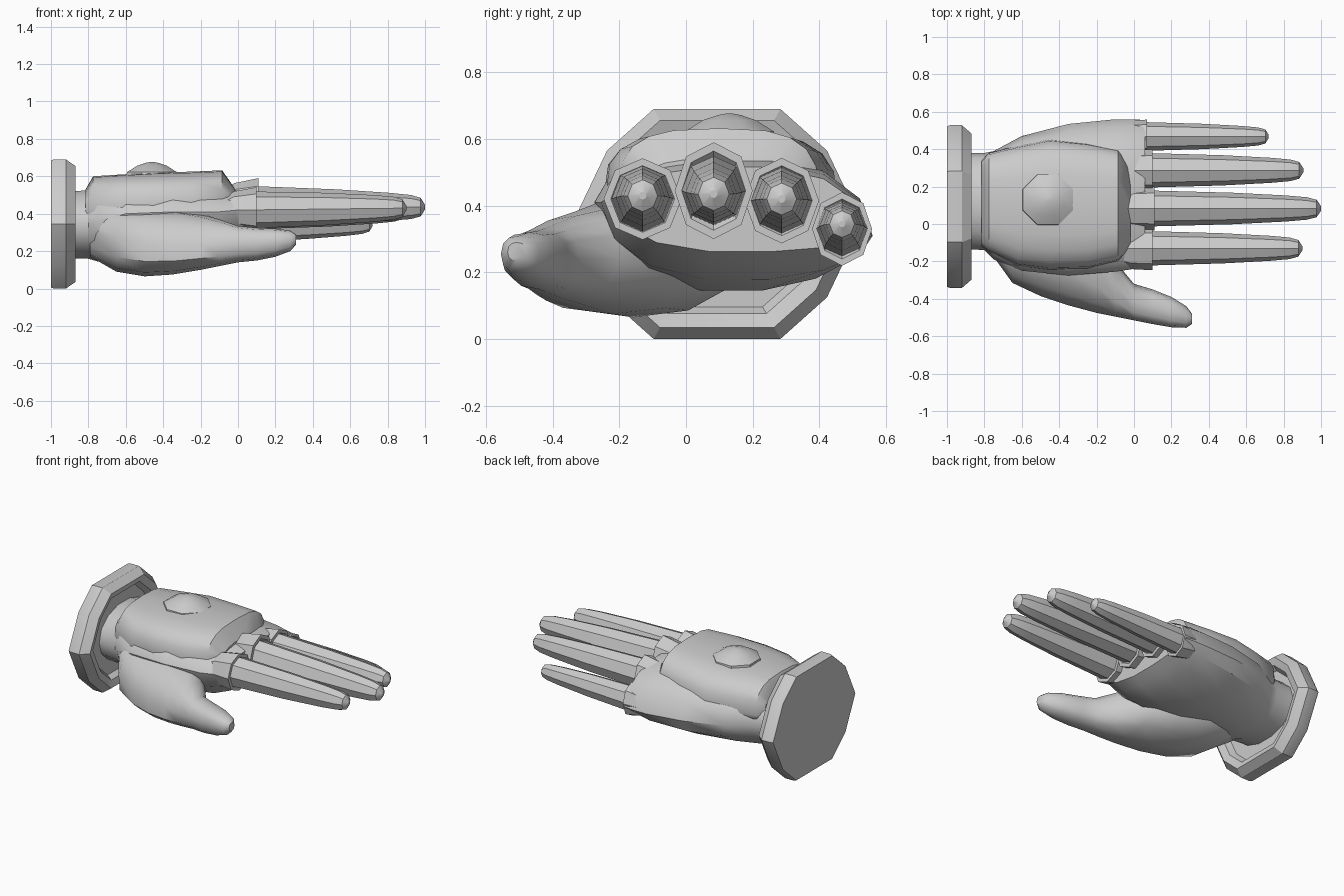
import bpy, bmesh, math

grey = bpy.data.materials.new("light grey")
grey.diffuse_color = (0.6, 0.6, 0.6, 1)


def loft(name, rings, angle=30):
    """Skin a list of equal-length point rings and cap both ends."""
    bm = bmesh.new()
    rows = [[bm.verts.new(p) for p in ring] for ring in rings]
    n = len(rows[0])
    for a, b in zip(rows, rows[1:]):
        for i in range(n):
            j = (i + 1) % n
            bm.faces.new((a[i], a[j], b[j], b[i]))
    bm.faces.new(rows[0])
    bm.faces.new(rows[-1])
    bmesh.ops.recalc_face_normals(bm, faces=bm.faces)
    mesh = bpy.data.meshes.new(name)
    bm.to_mesh(mesh)
    bm.free()
    mesh.materials.append(grey)
    ob = bpy.data.objects.new(name, mesh)
    bpy.context.collection.objects.link(ob)
    bpy.ops.object.select_all(action='DESELECT')
    ob.select_set(True)
    bpy.context.view_layer.objects.active = ob
    bpy.ops.object.shade_smooth_by_angle(angle=math.radians(angle))
    return ob


def section(x, y0, y1, e0, e1, top, bottom, n=14, power=0.9, shear=0):
    """Rounded slice: side limits y0, y1 at heights e0, e1, plus crown and belly."""
    pts = []
    for i in range(n):
        a = 2 * math.pi * i / n
        c, s = math.cos(a), math.sin(a)
        u = math.copysign(abs(c) ** power, c)
        v = abs(s) ** power
        edge = e0 + (e1 - e0) * (u + 1) / 2
        z = edge + ((top if s > 0 else bottom) - edge) * v
        pts.append((x, (y0 + y1) / 2 + (y1 - y0) / 2 * u + shear * s, z))
    return pts


def octagon(x, y, z, ry, rz):
    return [(x, y + ry * math.sin(k * math.pi / 4), z + rz * math.cos(k * math.pi / 4))
            for k in range(8)]


# Wrist cuff: ten-sided collar with a recessed front
half = [(0.19, 0.345), (0.33, 0.22), (0.435, 0), (0.33, -0.22), (0.19, -0.345)]
outline = half + [(-y, z) for y, z in reversed(half)]
cuff = [(-1, 0.985), (-0.985, 1), (-0.92, 1), (-0.87, 0.9), (-0.885, 0.78), (-0.92, 0.72)]
loft("wrist_cuff", [[(x, 0.093 + y * s, 0.345 + z * s) for y, z in outline] for x, s in cuff])

# Palm with wrist
loft("palm", [section(*s, power=0.95) for s in (
    (-0.94, -0.13, 0.38, 0.34, 0.34, 0.52, 0.16),
    (-0.80, -0.14, 0.38, 0.34, 0.34, 0.53, 0.155),
    (-0.75, -0.19, 0.39, 0.36, 0.34, 0.54, 0.14),
    (-0.60, -0.25, 0.47, 0.40, 0.33, 0.55, 0.14),
    (-0.35, -0.275, 0.535, 0.41, 0.32, 0.56, 0.14),
    (-0.10, -0.255, 0.56, 0.41, 0.31, 0.55, 0.175),
    (0.00, -0.24, 0.56, 0.42, 0.31, 0.535, 0.22),
    (0.06, -0.23, 0.555, 0.42, 0.31, 0.52, 0.26))], 35)

# Raised plate on the back of the hand
loft("back_plate", [section(*s, n=20, power=0.66) for s in (
    (-0.815, -0.12, 0.34, 0.42, 0.42, 0.53, 0.36),
    (-0.775, -0.15, 0.38, 0.42, 0.41, 0.60, 0.35),
    (-0.62, -0.225, 0.42, 0.43, 0.41, 0.61, 0.34),
    (-0.45, -0.245, 0.455, 0.44, 0.40, 0.62, 0.34),
    (-0.25, -0.24, 0.435, 0.44, 0.41, 0.625, 0.34),
    (-0.085, -0.20, 0.40, 0.45, 0.42, 0.632, 0.35),
    (-0.02, -0.13, 0.32, 0.45, 0.43, 0.54, 0.38))], 35)

# Octagonal dome on the plate
loft("dome", [[(-0.46 + 0.145 * r * math.cos((k + .5) * math.pi / 4),
                0.13 + 0.145 * r * math.sin((k + .5) * math.pi / 4), z) for k in range(8)]
              for z, r in ((0.57, 1.05), (0.622, 1), (0.656, 0.6), (0.672, 0.25), (0.677, 0.04))], 40)

# Thumb flowing out of the fleshy base
loft("thumb", [section(x, y0, y1, e, e, t, b, n=12, power=0.82, shear=k) for x, y0, y1, e, t, b, k in (
    (-0.79, -0.12, 0.12, 0.30, 0.42, 0.17, 0),
    (-0.65, -0.315, 0.16, 0.27, 0.44, 0.09, 0.03),
    (-0.50, -0.385, 0.17, 0.25, 0.435, 0.065, 0.05),
    (-0.35, -0.435, 0.11, 0.24, 0.43, 0.075, 0.06),
    (-0.20, -0.475, -0.02, 0.24, 0.40, 0.10, 0.05),
    (-0.10, -0.495, -0.20, 0.24, 0.37, 0.12, 0.02),
    (0.00, -0.515, -0.32, 0.24, 0.335, 0.14, 0),
    (0.10, -0.535, -0.35, 0.24, 0.325, 0.15, 0),
    (0.20, -0.552, -0.39, 0.25, 0.32, 0.17, 0),
    (0.28, -0.555, -0.44, 0.255, 0.31, 0.20, 0),
    (0.31, -0.535, -0.48, 0.26, 0.29, 0.235, 0))], 40)

# Fingers, each in an octagonal knuckle sleeve
taper = [(0, 1), (0.5, 0.87), (0.8, 0.72), (0.92, 0.62), (0.975, 0.48), (1, 0.12)]
for name, y, z, r, sy, sz, end, tip, tip_z in (
        ("index", -0.13, 0.42, 0.093, 0.117, 0.122, 0.10, 0.90, 0.43),
        ("middle", 0.083, 0.445, 0.097, 0.117, 0.145, 0.11, 1.00, 0.435),
        ("ring", 0.287, 0.415, 0.093, 0.112, 0.128, 0.10, 0.905, 0.42),
        ("little", 0.468, 0.33, 0.078, 0.09, 0.11, 0.07, 0.72, 0.345)):
    loft(name + "_sleeve", [octagon(-0.08, y, z - 0.01, sy * 0.75, sz * 0.6),
                            octagon(-0.02, y, z, sy * 0.95, sz * 0.82),
                            octagon(end, y, z, sy, sz),
                            octagon(end, y, z, sy * 0.82, sz * 0.82),
                            octagon(end - 0.04, y, z, r * 0.8, r * 0.8)])
    start = end - 0.06
    loft(name + "_finger", [octagon(start + (tip - start) * t, y, z + (tip_z - z) * t,
                                    r * k, r * k * 1.07) for t, k in taper])
